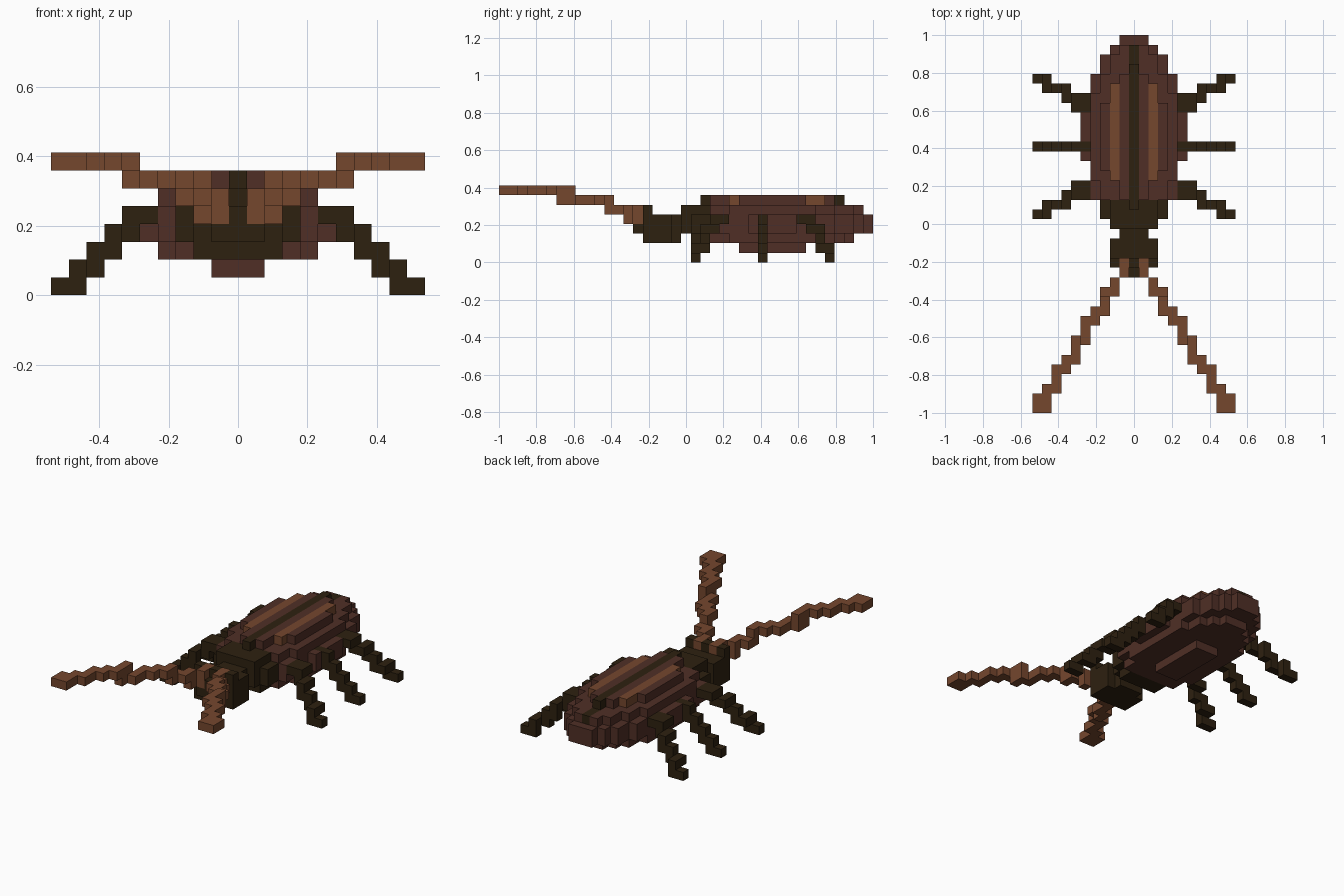
import bpy, bmesh
from mathutils import Vector

old = bpy.data.objects.get("Cube")
if old:
    bpy.data.objects.remove(old)

V = 2 / 39  # edge length of one block


def material(name, rgb):
    m = bpy.data.materials.new(name)
    m.use_nodes = True
    m.diffuse_color = (*rgb, 1)
    bsdf = m.node_tree.nodes["Principled BSDF"]
    bsdf.inputs["Base Color"].default_value = (*rgb, 1)
    bsdf.inputs["Roughness"].default_value = 0.9
    return m


DARK = material("dark olive", (0.027, 0.015, 0.005))
BROWN = material("red brown", (0.080, 0.028, 0.019))
TAN = material("light brown", (0.178, 0.063, 0.027))

parts = {}   # part name -> {cell: material}
taken = set()


# A cell is (across, rows from the tail, height)
def put(part, cells, mat):
    for c in cells:
        if c not in taken:
            taken.add(c)
            parts.setdefault(part, {})[c] = mat


def slab(half, rows, heights):
    return [(i, b, k) for i in range(-half, half + 1) for b in rows for k in heights]


def span(first, last):
    return range(first, last + 1)


# Legs: each steps outward and down one block at a time
def leg(name, side, row_of):
    cells = []
    for s in range(5):
        for i in (5 + s, 6 + s):
            cells += [(side * i, b, 4 - s) for b in row_of(i, 4 - s)]
    put(name, cells, DARK)


def splayed(i, k):
    if k == 4:
        return (6, 7)
    if k == 3:
        return (6,) if i == 6 else (5, 6)
    if k == 0:
        return (4,)
    return (4, 5) if i == 9 else (5,)


for side, word in ((1, "left"), (-1, "right")):
    leg("back_leg_" + word, side, splayed)
    leg("middle_leg_" + word, side, lambda i, k: (11,))
    leg("front_leg_" + word, side, lambda i, k: [22 - b for b in splayed(i, k)])

# Wing seam and stripes along the back
put("wing_seam", slab(0, span(1, 2), [5]) + slab(0, span(3, 16), [6]), DARK)
for side, word in ((1, "left"), (-1, "right")):
    put("wing_stripe_" + word, [(2 * side, b, 6) for b in span(5, 14)], TAN)

# Abdomen: half widths for runs of rows, layer by layer
layers = [
    ([1], [(1, 7, 13)]),
    ([2], [(1, 2, 2), (2, 3, 3), (3, 4, 5), (4, 6, 14), (3, 15, 16)]),
    ([3, 4], [(1, 0, 0), (2, 1, 1), (3, 2, 3), (4, 4, 7), (5, 8, 12), (4, 13, 16)]),
    ([5], [(1, 1, 1), (2, 2, 3), (3, 4, 5), (4, 6, 14), (3, 15, 16)]),
    ([6], [(1, 4, 4), (2, 5, 6), (3, 7, 13), (2, 14, 14), (1, 15, 16)]),
]
for heights, runs in layers:
    for half, first, last in runs:
        put("abdomen", slab(half, span(first, last), heights), BROWN)

# Thorax
put("thorax", slab(3, span(17, 18), [3, 4]), DARK)
put("thorax", slab(2, span(17, 18), [2, 5]), DARK)
put("thorax", slab(2, [19], span(3, 5)), DARK)
put("thorax", slab(0, [17], [6]), DARK)

# Antennae: row range and heights for each step outward
steps = [
    (1, 23, 24, 5), (1, 24, 24, 4), (2, 25, 25, 4), (2, 25, 26, 5),
    (3, 26, 27, 5), (3, 27, 28, 6), (4, 28, 29, 6), (5, 29, 31, 6),
    (6, 31, 32, 6), (6, 31, 33, 7), (7, 33, 34, 7), (8, 34, 36, 7),
    (9, 36, 38, 7), (10, 37, 38, 7),
]
for side, word in ((1, "left"), (-1, "right")):
    for i, first, last, k in steps:
        put("antenna_" + word, [(side * i, b, k) for b in span(first, last)], TAN)

# Head with neck, snout and brow bumps
put("head", slab(1, [20], span(2, 4)), DARK)
put("head", slab(2, span(21, 23), span(2, 4)), DARK)
put("head", slab(2, [23], [5]), DARK)
put("head", slab(1, [24], [3]) + slab(0, [24], [4]), DARK)


# Skin each part's blocks, leaving out faces hidden between blocks
def skin(name, cells):
    bm = bmesh.new()
    corner = {}

    def vert(p):
        key = tuple(round(2 * q) for q in p)
        if key not in corner:
            corner[key] = bm.verts.new((p.x * V, 1 - (p.y + 0.5) * V, (p.z + 0.5) * V))
        return corner[key]

    mats = []
    for cell, mat in cells.items():
        if mat not in mats:
            mats.append(mat)
        for axis in range(3):
            for sign in (1, -1):
                n = Vector((0, 0, 0))
                n[axis] = sign
                near = tuple(round(c + d) for c, d in zip(cell, n))
                if near in taken:
                    continue
                u = Vector((0, 0, 0))
                u[(axis + 1) % 3] = 0.5
                w = n.cross(u)
                mid = Vector(cell) + n / 2
                quad = [vert(mid + p) for p in (u + w, u - w, -u - w, w - u)]
                bm.faces.new(quad).material_index = mats.index(mat)
    mesh = bpy.data.meshes.new(name)
    bm.to_mesh(mesh)
    bm.free()
    for m in mats:
        mesh.materials.append(m)
    bpy.context.scene.collection.objects.link(bpy.data.objects.new(name, mesh))


for name, cells in parts.items():
    skin(name, cells)
